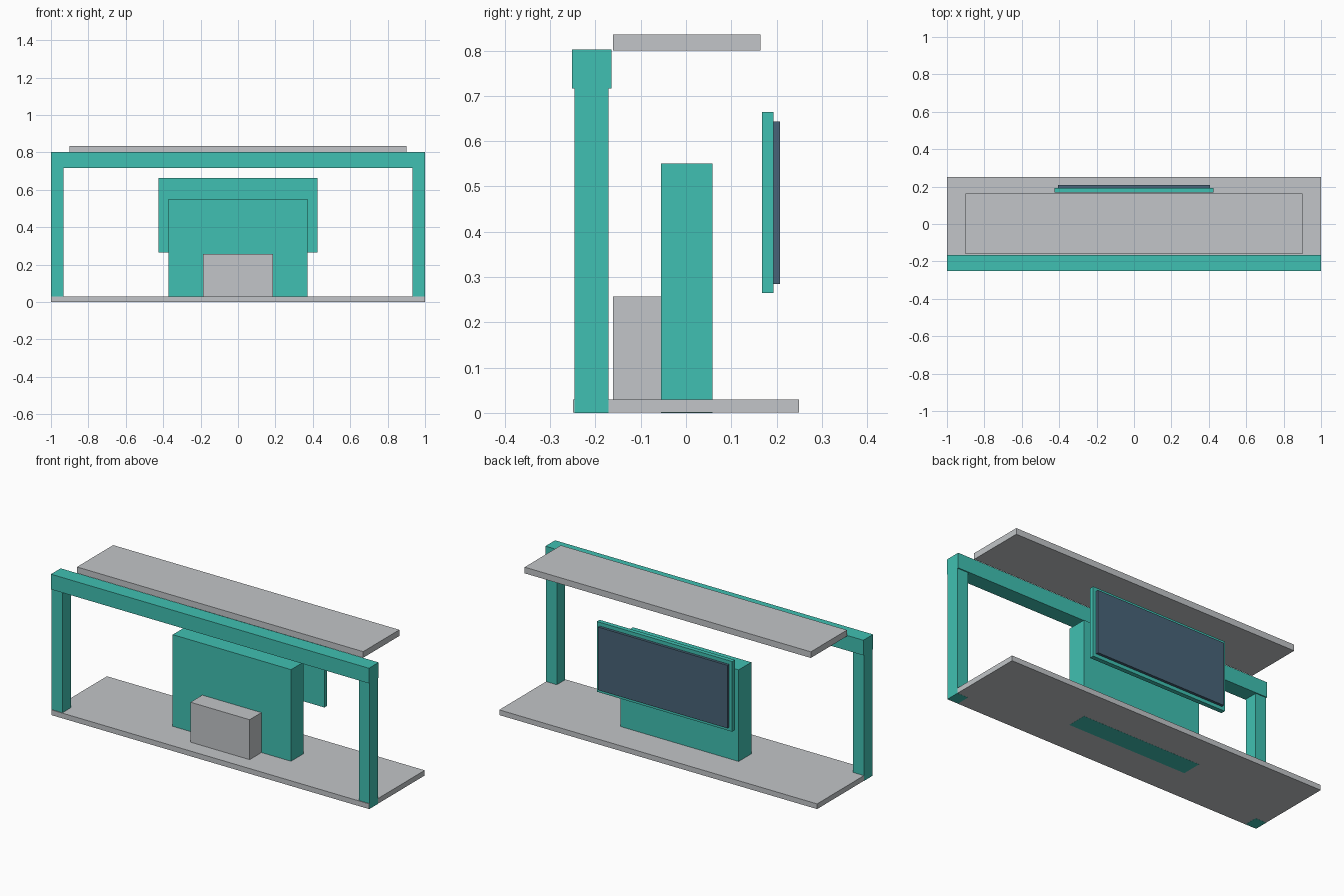
import bpy
import bmesh

if "Cube" in bpy.data.objects:
    bpy.data.objects.remove(bpy.data.objects["Cube"])


def material(name, rgb):
    m = bpy.data.materials.new(name)
    m.diffuse_color = (*rgb, 1)
    m.use_nodes = True
    m.node_tree.nodes["Principled BSDF"].inputs["Base Color"].default_value = m.diffuse_color
    return m


teal = material("teal", (0.051, 0.527, 0.445))
grey = material("light grey", (0.54, 0.56, 0.58))
slate = material("slate blue", (0.065, 0.127, 0.188))


def box(name, mat, x, y, z):
    """Box spanning the (low, high) range on each axis."""
    bm = bmesh.new()
    bmesh.ops.create_cube(bm, size=1)
    for v in bm.verts:
        v.co = [r[0] if c < 0 else r[1] for c, r in zip(v.co, (x, y, z))]
    mesh = bpy.data.meshes.new(name)
    bm.to_mesh(mesh)
    bm.free()
    mesh.materials.append(mat)
    obj = bpy.data.objects.new(name, mesh)
    bpy.context.collection.objects.link(obj)
    return obj


# Floor slab, a hair inside the posts and cabinet so their feet show below
box("base_slab", grey, (-0.9995, 0.9995), (-0.25, 0.25), (0.0005, 0.03))

# Front portal: two posts and a slightly deeper beam
box("left_post", teal, (-1, -0.932), (-0.246, -0.171), (0, 0.716))
box("right_post", teal, (0.932, 1), (-0.246, -0.171), (0, 0.716))
box("front_beam", teal, (-1, 1), (-0.252, -0.165), (0.716, 0.802))

# Roof panel behind the beam
box("roof_panel", grey, (-0.9, 0.9), (-0.161, 0.164), (0.80, 0.835))

# Central wall with the counter in front
box("central_wall", teal, (-0.372, 0.372), (-0.055, 0.058), (0, 0.551))
box("counter", grey, (-0.186, 0.186), (-0.161, -0.055), (0.03, 0.257))

# Display on the back side
box("display_frame", teal, (-0.426, 0.426), (0.168, 0.193), (0.265, 0.664))
box("display_screen", slate, (-0.407, 0.407), (0.193, 0.208), (0.285, 0.643))
